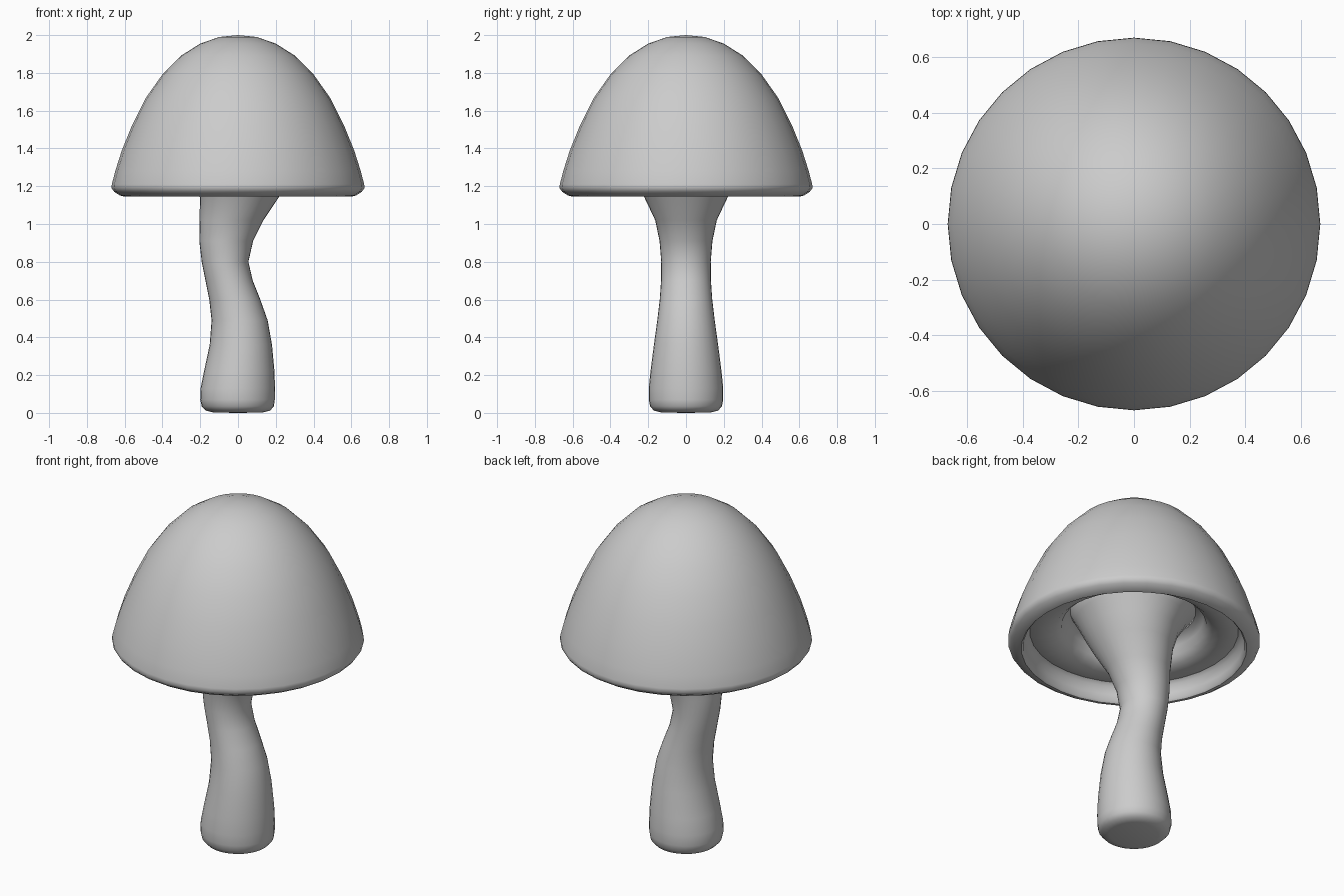
import bpy, bmesh, math

SIDES = 32


def ring_solid(name, rings, angle):
    """Skin a stack of elliptical rings given as (x_min, x_max, y_radius, z)."""
    bm = bmesh.new()
    loops = []
    for x0, x1, ry, z in rings:
        cx, rx = (x0 + x1) / 2, (x1 - x0) / 2
        if ry == 0:
            loops.append([bm.verts.new((cx, 0, z))] * SIDES)
            continue
        loops.append([bm.verts.new((cx + rx * math.cos(math.tau * i / SIDES),
                                    ry * math.sin(math.tau * i / SIDES), z))
                      for i in range(SIDES)])
    for a, b in zip(loops, loops[1:]):
        for i in range(SIDES):
            j = (i + 1) % SIDES
            corners = list(dict.fromkeys((a[i], a[j], b[j], b[i])))
            bm.faces.new(corners)
    bmesh.ops.recalc_face_normals(bm, faces=bm.faces)
    mesh = bpy.data.meshes.new(name)
    bm.to_mesh(mesh)
    bm.free()
    obj = bpy.data.objects.new(name, mesh)
    bpy.context.collection.objects.link(obj)
    bpy.ops.object.select_all(action='DESELECT')
    obj.select_set(True)
    bpy.context.view_layer.objects.active = obj
    bpy.ops.object.shade_smooth_by_angle(angle=math.radians(angle))
    return obj


# Cap: outer dome, rolled rim, inner lip, gill ledge and recess around the stem
cap_profile = [
    (0, 2.0), (0.1, 1.99), (0.2, 1.955), (0.3, 1.892), (0.4, 1.792),
    (0.49, 1.665), (0.56, 1.525), (0.615, 1.39), (0.65, 1.28), (0.668, 1.21),
    (0.67, 1.19), (0.655, 1.17), (0.625, 1.151), (0.60, 1.145),
    (0.59, 1.155), (0.585, 1.19), (0.575, 1.235), (0.555, 1.25),
    (0.52, 1.24), (0.47, 1.24), (0.42, 1.255), (0.385, 1.285),
    (0.37, 1.33), (0.34, 1.365), (0.28, 1.38), (0, 1.38),
]
ring_solid("mushroom_cap", [(-r, r, r, z) for r, z in cap_profile], 50)

# Stem: bent stalk with a rounded foot, flaring into the cap
stem_rings = [
    (0, 0, 0, 0), (-0.13, 0.13, 0.13, 0.002), (-0.17, 0.17, 0.17, 0.012),
    (-0.192, 0.19, 0.19, 0.035), (-0.2, 0.195, 0.197, 0.07),
    (-0.198, 0.196, 0.197, 0.13), (-0.18, 0.193, 0.188, 0.22),
    (-0.15, 0.18, 0.17, 0.36), (-0.14, 0.157, 0.152, 0.49),
    (-0.152, 0.118, 0.139, 0.6), (-0.172, 0.078, 0.132, 0.7),
    (-0.192, 0.055, 0.131, 0.8), (-0.205, 0.08, 0.14, 0.91),
    (-0.203, 0.135, 0.163, 1.02), (-0.202, 0.215, 0.22, 1.14),
    (-0.225, 0.265, 0.262, 1.23), (-0.275, 0.31, 0.3, 1.31),
    (-0.33, 0.345, 0.335, 1.37), (-0.33, 0.34, 0.335, 1.4), (0, 0, 0, 1.4),
]
ring_solid("stem", stem_rings, 50)
